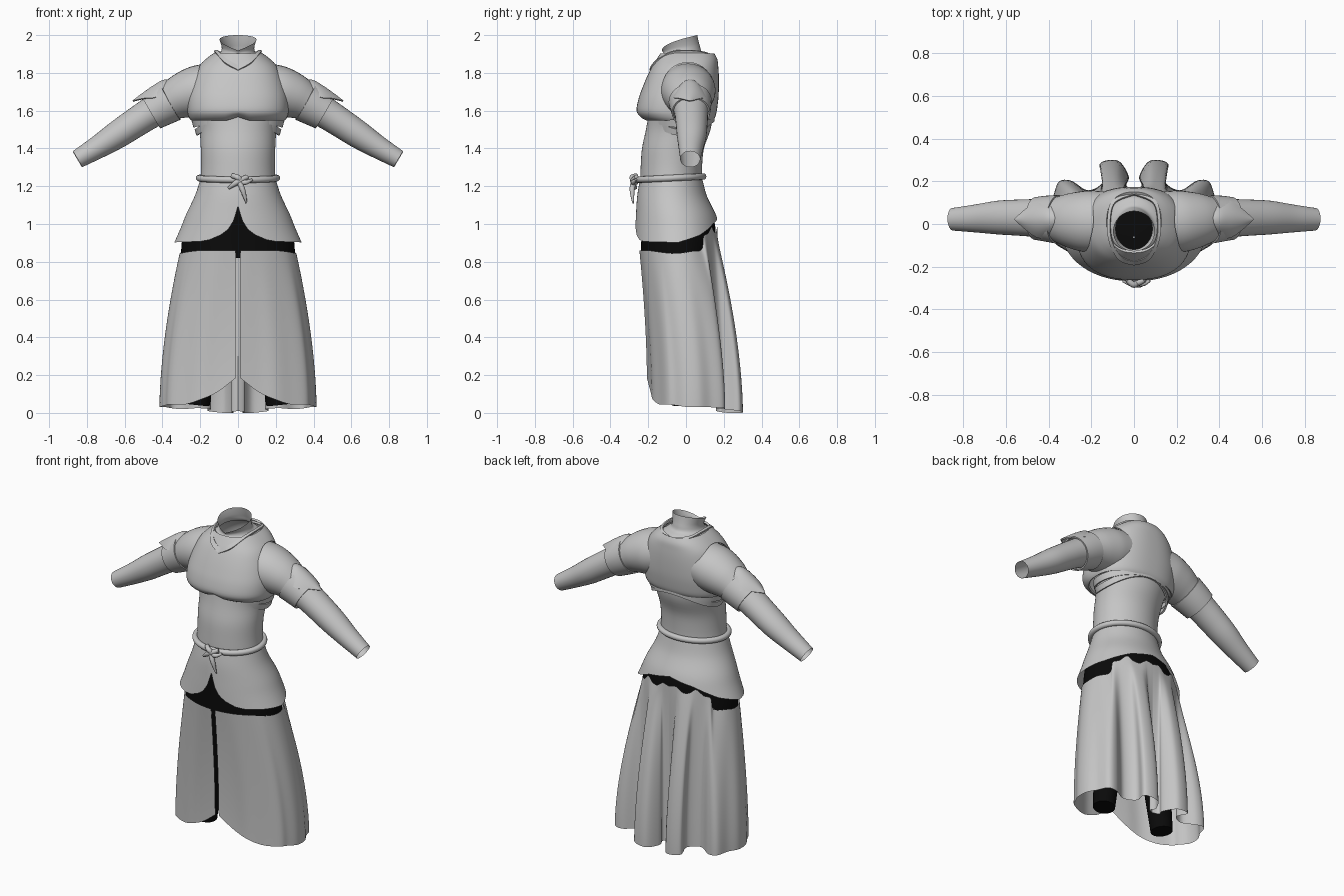
import bpy, bmesh, math
from mathutils import Vector

if "Cube" in bpy.data.objects:
    bpy.data.objects.remove(bpy.data.objects["Cube"])


def material(name, value):
    m = bpy.data.materials.new(name)
    m.use_nodes = True
    color = (value, value, value, 1)
    m.diffuse_color = color
    m.node_tree.nodes["Principled BSDF"].inputs["Base Color"].default_value = color
    return m


CLOTH = material("grey cloth", 0.56)
BLACK = material("black underlayer", 0.003)


def spline(points, steps):
    """Catmull-Rom curve through tuples of any length."""
    out = []
    last = len(points) - 1
    for i in range(last):
        quad = [points[min(max(j, 0), last)] for j in range(i - 1, i + 3)]
        for k in range(steps):
            t = k / steps
            out.append(tuple(
                b + t * (c - a + t * (2*a - 5*b + 4*c - d + t * (3*b - a - 3*c + d))) / 2
                for a, b, c, d in zip(*quad)))
    out.append(tuple(points[-1]))
    return out


def interp(knots, x):
    for (x0, y0), (x1, y1) in zip(knots, knots[1:]):
        if x <= x1:
            return y0 + (y1 - y0) * (x - x0) / (x1 - x0)
    return knots[-1][1]


def oval(z, a, front, back, p=2.0, n=96):
    """Cross-section starting at the front centre."""
    def power(v):
        return math.copysign(abs(v) ** (2 / p), v)
    c, d = (front + back) / 2, (back - front) / 2
    angles = [2 * math.pi * i / n for i in range(n)]
    return [(a * power(math.sin(t)), c - d * power(math.cos(t)), z) for t in angles]


def finish(ob):
    bpy.ops.object.select_all(action="DESELECT")
    ob.select_set(True)
    bpy.context.view_layer.objects.active = ob
    for mod in list(ob.modifiers):
        bpy.ops.object.modifier_apply(modifier=mod.name)
    bpy.ops.object.shade_smooth_by_angle(angle=math.radians(40))


def grid(name, rows, mat=CLOTH, closed=True, loop=False, caps=False, thick=0, cutters=()):
    """Skin a list of point rows into one surface."""
    bm = bmesh.new()
    vs = [[bm.verts.new(p) for p in row] for row in rows]
    n, m = len(rows), len(rows[0])
    for i in range(n if loop else n - 1):
        a, b = vs[i], vs[(i + 1) % n]
        for j in range(m if closed else m - 1):
            k = (j + 1) % m
            bm.faces.new((a[j], a[k], b[k], b[j]))
    if caps:
        bm.faces.new(vs[0])
        bm.faces.new(vs[-1])
    bmesh.ops.recalc_face_normals(bm, faces=bm.faces)
    me = bpy.data.meshes.new(name)
    bm.to_mesh(me)
    bm.free()
    me.materials.append(mat)
    ob = bpy.data.objects.new(name, me)
    bpy.context.collection.objects.link(ob)
    if thick:
        mod = ob.modifiers.new("thickness", "SOLIDIFY")
        mod.thickness, mod.offset = thick, 0
    for cutter in cutters:
        mod = ob.modifiers.new("opening", "BOOLEAN")
        mod.operation, mod.object = "DIFFERENCE", cutter
    finish(ob)
    return ob


def tube(name, path, ref, mat=CLOTH, sides=32, stretch=1.0, **options):
    """Sweep a round section along (x, y, z, radius) points."""
    pts = [Vector(p[:3]) for p in path]
    n = len(pts)
    loop = options.get("loop", False)
    rows = []
    for i, p in enumerate(pts):
        a = pts[(i - 1) % n] if loop else pts[max(i - 1, 0)]
        b = pts[(i + 1) % n] if loop else pts[min(i + 1, n - 1)]
        t = (b - a).normalized()
        s = t.cross(Vector(ref)).normalized()
        q = s.cross(t)
        r = path[i][3]
        angles = [2 * math.pi * k / sides for k in range(sides)]
        rows.append([p + r * (math.cos(w) * s + stretch * math.sin(w) * q) for w in angles])
    return grid(name, rows, mat, **options)


# Bodice with a tilted, open neck
body = [(1.22, .2, -.243, .085), (1.3, .195, -.24, .085), (1.4, .197, -.233, .095),
        (1.5, .205, -.212, .13), (1.58, .23, -.2, .14), (1.66, .235, -.2, .147),
        (1.74, .225, -.185, .147), (1.8, .205, -.165, .145), (1.85, .165, -.14, .14),
        (1.89, .118, -.13, .122), (1.91, .094, -.122, .085), (1.94, .086, -.119, .074),
        (1.97, .09, -.122, .066), (2.0, .098, -.128, .06)]
rows = []
for z, a, f, b in spline(body, 4):
    row = oval(z, a, f, b)
    if z > 1.89:
        row = [(x, y, 1.89 + (z - 1.89) * (.25 + .75 * max(0, (y - f) / (b - f)) ** .5))
               for x, y, _ in row]
    rows.append(row)
grid("bodice", rows)

# Chest vest with round arm openings and a small notch below
cutters = []
for side in (1, -1):
    bpy.ops.mesh.primitive_cylinder_add(vertices=64, radius=1, depth=.4,
                                        location=(side * .35, .01, 1.715),
                                        rotation=(0, math.pi / 2, 0))
    cutter = bpy.context.object
    cutter.name = "arm_opening_cutter"
    cutter.scale = (.14, .138, 1)
    cutter.hide_render = True
    cutters.append(cutter)
bpy.context.view_layer.update()
vest = [(1.553, .246, -.21, .14), (1.57, .255, -.238, .15), (1.6, .262, -.256, .157),
        (1.66, .262, -.246, .165), (1.72, .25, -.225, .168), (1.78, .23, -.2, .168),
        (1.83, .205, -.175, .165), (1.87, .165, -.15, .16), (1.9, .125, -.13, .145)]
rows = []
for r in spline(vest, 4):
    lift = max(0, 1.6 - r[0]) / .047 * .02
    rows.append([(x, y, z + (lift * max(0, 1 - abs(x) / .06) if y < 0 else 0))
                 for x, y, z in oval(*r, p=2.4)])
grid("chest_vest", rows, thick=.012, cutters=cutters)
for cutter in cutters:
    bpy.data.objects.remove(cutter)

# Wrapped bands below the vest
for name, a, drop in (("upper_band", .236, .035), ("lower_band", .22, .08)):
    rows = []
    for h in (-.02, .02):
        rows.append([(x, y, 1.565 + h - drop * (x / a) ** 2)
                     for x, y, _ in oval(0, a + h / 4, -.188, .147)])
    grid(name, rows, thick=.01)


def mirrored_loop(half):
    return half + [(-x, y, z) for x, y, z in half[-2:0:-1]]


# Narrow collar strip around the neckline
outer = [(0, -.19, 1.812), (.07, -.166, 1.852), (.116, -.08, 1.903),
         (.124, .02, 1.912), (.1, .11, 1.9), (0, .158, 1.875)]
inner = [(0, -.172, 1.837), (.058, -.15, 1.87), (.103, -.075, 1.91),
         (.11, .02, 1.916), (.088, .1, 1.906), (0, .138, 1.888)]
grid("collar", [mirrored_loop(spline(c, 6)) for c in (inner, outer)], thick=.012)

# Tunic flaring from the waist, with a front split and a raised back hem
flare = [(-1.24, .198, -.243, .086), (-1.15, .228, -.258, .11), (-1.05, .275, -.265, .158),
         (-.98, .303, -.269, .178), (-.9, .338, -.272, .19)]
flare = spline(flare, 8)
hem = [(0, 1.095), (.08, 1.018), (.17, .972), (.29, .942), (.48, .916), (.65, .907),
       (1.57, .902), (2.1, .94), (2.6, 1.0), (math.pi, 1.035)]
n = 144
rows = []
for s in range(17):
    row = []
    for i in range(n):
        t = 2 * math.pi * i / n
        z = 1.24 + (interp(hem, min(t, 2 * math.pi - t)) - 1.24) * s / 16
        a, f, b = [interp([(r[0], r[k]) for r in flare], -z) for k in (1, 2, 3)]
        row.append((a * math.sin(t), (f + b) / 2 - (b - f) / 2 * math.cos(t), z))
    rows.append(row)
grid("tunic", rows)

# Rope belt, knot and loose ends
ring = oval(0, .206, -.253, .091)
tube("rope_belt", [(x, y, 1.247 + .05 * y, .017) for x, y, _ in ring], (0, 0, 1),
     sides=12, loop=True)
strands = {
    "knot_wrap": [(-.03, -.262, 1.255, .013), (0, -.285, 1.245, .015), (.025, -.262, 1.215, .013)],
    "knot_cross": [(.05, -.262, 1.25, .012), (0, -.28, 1.225, .016), (-.05, -.266, 1.19, .008)],
    "long_rope_end": [(0, -.275, 1.235, .014), (.025, -.285, 1.18, .014), (.045, -.28, 1.11, .004)],
    "short_rope_end": [(0, -.27, 1.225, .012), (.04, -.28, 1.22, .013), (.075, -.265, 1.235, .006)],
}
for name, path in strands.items():
    tube(name, spline(path, 6), (0, 1, .1), sides=10, caps=True)

# Sleeves, arm cuffs and pointed shoulder plates
sleeve = [(.14, .01, 1.72, .132), (.22, .012, 1.702, .134), (.3, .018, 1.675, .119),
          (.38, .024, 1.635, .094), (.46, .028, 1.59, .083), (.55, .03, 1.532, .078),
          (.64, .03, 1.472, .073), (.74, .026, 1.408, .061), (.85, .022, 1.343, .049)]
cuff = [(.358, .022, 1.648, .106), (.41, .025, 1.619, .1), (.46, .026, 1.59, .093)]
plate = [(.36, 1.762, .065, .055), (.4, 1.757, .084, .075), (.45, 1.728, .084, .062),
         (.5, 1.693, .052, .03), (.557, 1.65, .002, 0)]
for side, label in ((1, "left"), (-1, "right")):
    def flip(path):
        return [(side * p[0], *p[1:]) for p in path]
    tube(label + "_sleeve", flip(spline(sleeve, 5)), (0, 1, 0), stretch=1.08)
    tube(label + "_arm_cuff", flip(spline(cuff, 3)), (0, 1, 0), stretch=1.04, thick=.008)
    rows = [[(side * x, .022 + w * v / 8, z - droop * (v / 8) ** 2) for v in range(-8, 9)]
            for x, z, w, droop in spline(plate, 5)]
    grid(label + "_shoulder_plate", rows, closed=False, thick=.008)

# Black hips and legs under the clothes
hips = [(.82, .302, -.238, .158), (.9, .298, -.237, .158), (1.0, .28, -.236, .153),
        (1.08, .24, -.235, .122), (1.14, .2, -.215, .085)]
hip_rows = [oval(*r) for r in spline(hips, 4)]
hip_rows.append([(x * .02, y * .02 - .06, 1.15) for x, y, _ in hip_rows[-1]])
grid("black_hips", hip_rows, BLACK)
for side, label in ((1, "left"), (-1, "right")):
    tube(label + "_leg", [(side * .125, -.03, .9, .105), (side * .17, -.02, .45, .083),
                          (side * .213, -.01, .042, .063)], (0, 1, 0), BLACK, caps=True)

# Pleated skirt, open down the front: angle from back, top z, hem x, y, z
pleats = [(0, .975, 0, .16, .01), (.13, .985, .035, .18, .005), (.2, .975, .025, .225, 0),
          (.3, .955, .075, .297, 0), (.43, .96, .16, .283, .01), (.56, .985, .145, .2, .02),
          (.72, .95, .215, .158, .025), (.87, .935, .295, .203, .02), (.94, .865, .352, .198, .025),
          (1.25, .855, .38, .13, .03), (1.5, .845, .412, .07, .03), (1.75, .845, .412, 0, .032),
          (2.0, .85, .385, -.055, .04), (2.2, .855, .36, -.1, .045), (2.45, .86, .28, -.14, .045),
          (2.7, .86, .2, -.175, .07), (2.9, .86, .11, -.187, .11), (3.1, .86, .012, -.207, .185)]
half = spline(pleats, 6)
columns = [(-1, c) for c in half[:0:-1]] + [(1, c) for c in half]
rows = []
for k in range(25):
    s = k / 24
    ease = 1 - (1 - s) ** 1.7
    row = []
    for side, (angle, top, hx, hy, hz) in columns:
        x, y = .309 * math.sin(angle), -.04 + .207 * math.cos(angle)
        row.append((side * (x + (hx - x) * ease), y + (hy - y) * ease, top + (hz - top) * s))
    rows.append(row)
grid("pleated_skirt", rows, closed=False)
